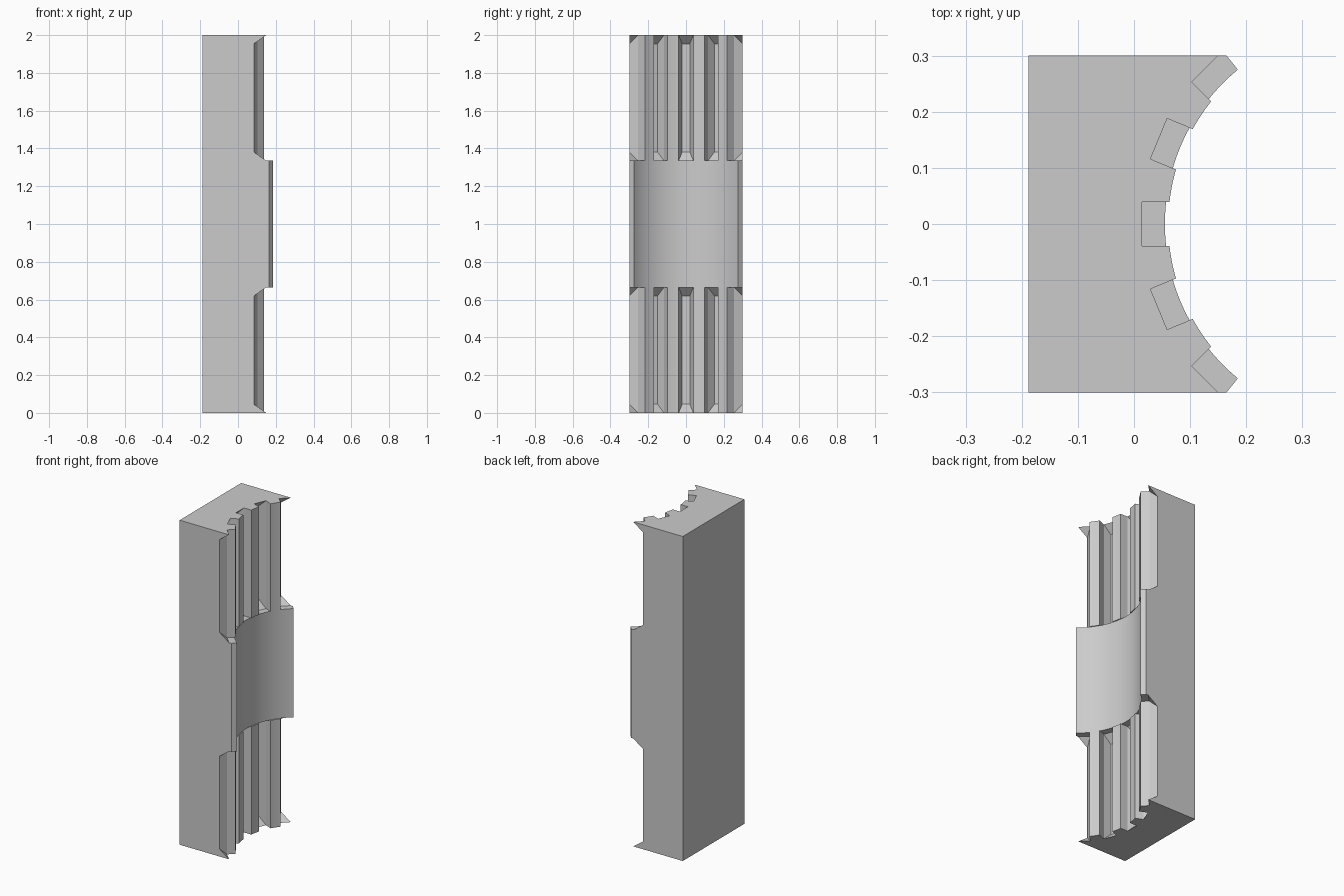
import bpy, bmesh, math
from mathutils import Vector

cube = bpy.data.objects.get("Cube")
if cube:
    bpy.data.objects.remove(cube, do_unlink=True)

AXIS_X = 0.411              # centre line of the concave face
TOOTH_R, BAND_R = 0.35, 0.356
MOUTH_R, FLOOR_R = 0.397, 0.443
BAND_LOW, BAND_HIGH = 0.665, 1.335
HALF, NARROW = 0.039, 0.02

grey = bpy.data.materials.new("plain grey")
grey.use_nodes = True
colour = (0.6, 0.6, 0.6, 1)
grey.diffuse_color = colour
grey.node_tree.nodes["Principled BSDF"].inputs["Base Color"].default_value = colour


def loft(name, rings):
    """Closed solid through a list of matching rings of points."""
    bm = bmesh.new()
    loops = [[bm.verts.new(p) for p in ring] for ring in rings]
    bm.faces.new(loops[0])
    bm.faces.new(loops[-1])
    for a, b in zip(loops, loops[1:]):
        for i in range(len(a)):
            j = (i + 1) % len(a)
            bm.faces.new((a[i], a[j], b[j], b[i]))
    bmesh.ops.recalc_face_normals(bm, faces=bm.faces)
    mesh = bpy.data.meshes.new(name)
    bm.to_mesh(mesh)
    bm.free()
    obj = bpy.data.objects.new(name, mesh)
    bpy.context.collection.objects.link(obj)
    mesh.materials.append(grey)
    return obj


def prism(name, outline, low, high):
    return loft(name, [[(x, y, z) for x, y in outline] for z in (low, high)])


def arc(radius, start, end, steps):
    angles = [math.radians(start + (end - start) * i / steps) for i in range(steps + 1)]
    return [(AXIS_X - radius * math.cos(a), radius * math.sin(a)) for a in angles]


def groove(angle, upper):
    """Flared pocket: straight mouth, then tapering to a narrow floor."""
    a = math.radians(angle)
    outward = Vector((-math.cos(a), math.sin(a), 0))
    side = Vector((math.sin(a), math.cos(a), 0))
    # the outermost pockets run out through the sides of the block
    extra_pos = 0.03 if angle > 40 else 0
    extra_neg = 0.03 if angle < -40 else 0
    depth = FLOOR_R - MOUTH_R
    rings = []
    for r, half, low, high in ((0.3, HALF, BAND_HIGH, 2 + MOUTH_R - 0.3),
                               (MOUTH_R, HALF, BAND_HIGH, 2),
                               (FLOOR_R, NARROW, BAND_HIGH + depth, 2 - depth)):
        ring = []
        for s, z in ((-half - extra_neg, low), (half + extra_pos, low),
                     (half + extra_pos, high), (-half - extra_neg, high)):
            p = Vector((AXIS_X, 0, z if upper else 2 - z)) + outward * r + side * s
            ring.append(p)
        rings.append(ring)
    return loft("groove_cutter", rings)


# Block with a concave toothed face
outline = [(-0.188, 0.3), (-0.188, -0.3), (0.165, -0.3)]
outline += arc(TOOTH_R, -50.6, 50.6, 48) + [(0.165, 0.3)]
block = prism("grooved_block", outline, 0, 2)

# Cutters: shallow relief for the middle band, then the two rows of pockets
cutters = [prism("band_cutter", arc(BAND_R, -180, 177.5, 143), BAND_LOW, BAND_HIGH)]
cutters += [groove(k * 22.5, upper) for k in range(-2, 3) for upper in (True, False)]

for cutter in cutters:
    cutter.hide_render = True
    mod = block.modifiers.new("cut", 'BOOLEAN')
    mod.operation = 'DIFFERENCE'
    mod.solver = 'EXACT'
    mod.object = cutter

# Bake the cuts and remove the helpers
bpy.context.view_layer.update()
graph = bpy.context.evaluated_depsgraph_get()
baked = bpy.data.meshes.new_from_object(block.evaluated_get(graph))
block.modifiers.clear()
block.data = baked
for cutter in cutters:
    bpy.data.objects.remove(cutter, do_unlink=True)

bpy.ops.object.select_all(action='DESELECT')
block.select_set(True)
bpy.context.view_layer.objects.active = block
bpy.ops.object.shade_smooth_by_angle(angle=math.radians(20))
